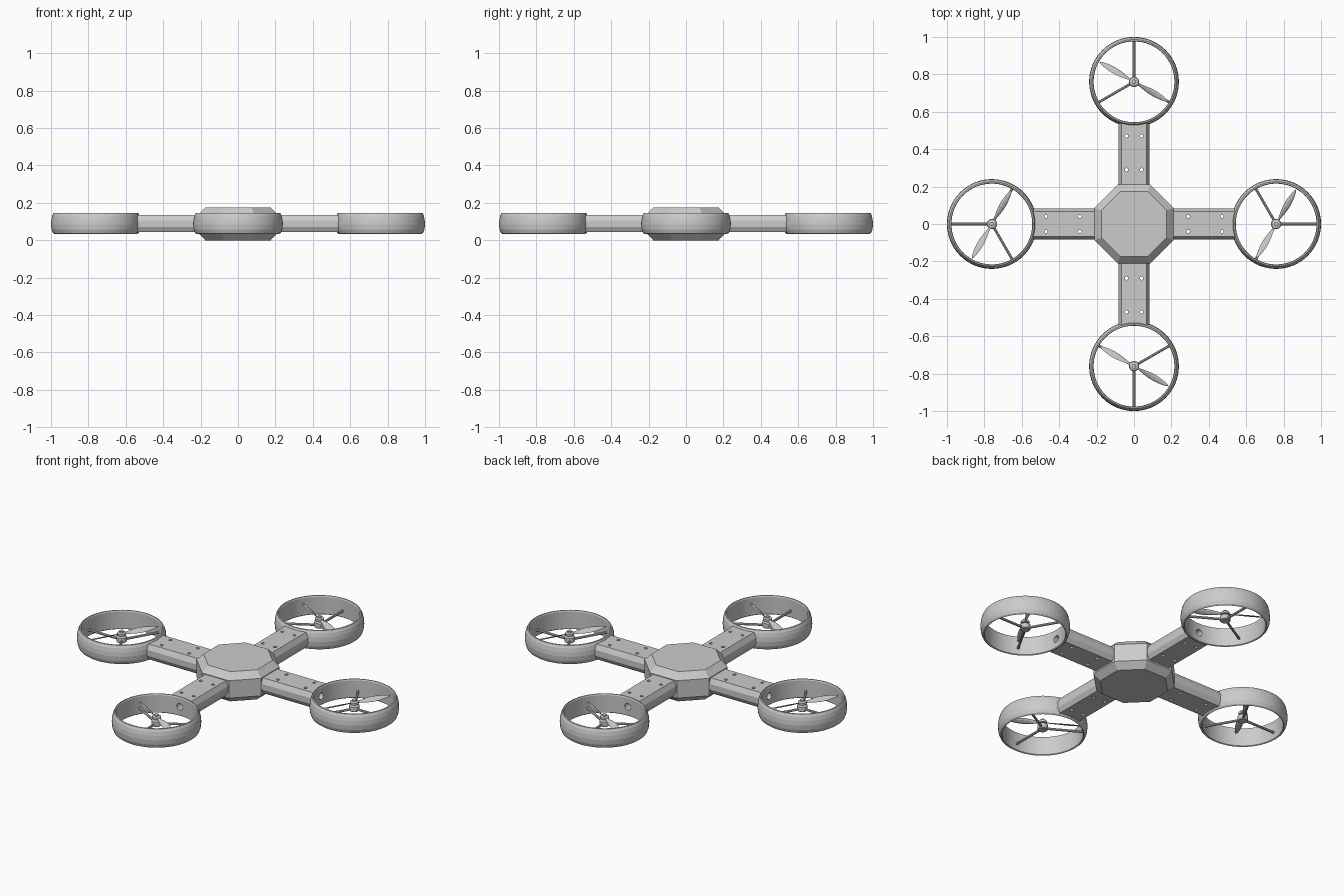
import bpy, bmesh, math
from mathutils import Matrix, Vector

if "Cube" in bpy.data.objects:
    bpy.data.objects.remove(bpy.data.objects["Cube"], do_unlink=True)

grey = bpy.data.materials.new("mid_grey")
grey.use_nodes = True
colour = (0.6, 0.6, 0.6, 1)
grey.diffuse_color = colour
grey.node_tree.nodes["Principled BSDF"].inputs["Base Color"].default_value = colour

ROTOR_X = 0.76
MID_Z = 0.09


def make(name, bm):
    bmesh.ops.recalc_face_normals(bm, faces=bm.faces)
    mesh = bpy.data.meshes.new(name)
    bm.to_mesh(mesh)
    bm.free()
    mesh.materials.append(grey)
    ob = bpy.data.objects.new(name, mesh)
    bpy.context.collection.objects.link(ob)
    return ob


def loft(bm, sections, closed=False):
    """Skin a list of equal-length point loops, capping the ends if open."""
    loops = [[bm.verts.new(p) for p in s] for s in sections]
    n = len(loops[0])
    pairs = list(zip(loops, loops[1:] + loops[:1] if closed else loops[1:]))
    for a, b in pairs:
        for i in range(n):
            j = (i + 1) % n
            bm.faces.new((a[i], a[j], b[j], b[i]))
    if not closed:
        bm.faces.new(loops[0])
        bm.faces.new(loops[-1])


def polygon(radius, z, sides, x=0.0, turn=0.0):
    return [(x + radius * math.cos(turn + math.tau * i / sides),
             radius * math.sin(turn + math.tau * i / sides), z) for i in range(sides)]


def cylinder(bm, start, end, radius, sides):
    a, b = Vector(start), Vector(end)
    turn = (b - a).to_track_quat('Z', 'Y').to_matrix().to_4x4()
    bmesh.ops.create_cone(bm, cap_ends=True, segments=sides, radius1=radius, radius2=radius,
                          depth=(b - a).length, matrix=Matrix.Translation((a + b) / 2) @ turn)


def cut(ob, cutter):
    mod = ob.modifiers.new("holes", 'BOOLEAN')
    mod.operation = 'DIFFERENCE'
    mod.solver = 'EXACT'
    mod.object = cutter
    bpy.context.view_layer.objects.active = ob
    bpy.ops.object.modifier_apply(modifier=mod.name)


# Central body: octagon with bevelled top and bottom
bm = bmesh.new()
k = 1 / math.cos(math.pi / 8)
loft(bm, [polygon(a * k, z, 8, turn=math.pi / 8)
          for a, z in ((0.175, 0), (0.21, 0.036), (0.21, 0.139), (0.175, 0.175))])
make("body", bm)

# Arm: chamfered beam
bm = bmesh.new()
half = [(0.068, 0.045), (0.083, 0.072), (0.083, 0.106), (0.068, 0.135)]
section = half + [(-y, z) for y, z in reversed(half)]
loft(bm, [[(x, y, z) for y, z in section] for x in (0.15, 0.541)])
arm = make("arm", bm)

# Guard ring: straight inner wall, bulged outer wall
bm = bmesh.new()
profile = [(0.217, 0.038), (0.222, 0.034), (0.230, 0.040), (0.237, 0.058), (0.240, 0.085),
           (0.238, 0.110), (0.233, 0.132), (0.226, 0.146), (0.219, 0.147), (0.216, 0.140)]
SEG = 64
loft(bm, [[(ROTOR_X + r * math.cos(t), r * math.sin(t), z) for r, z in profile]
          for t in (math.tau * i / SEG for i in range(SEG))], closed=True)
ring = make("guard_ring", bm)

# Screw holes through the arm and a cable hole through the ring wall
bm = bmesh.new()
for x in (0.29, 0.47):
    for y in (-0.04, 0.04):
        cylinder(bm, (x, y, 0), (x, y, 0.2), 0.009, 12)
screw_cutter = make("screw_hole_cutter", bm)
bm = bmesh.new()
cylinder(bm, (0.5, 0, MID_Z), (0.58, 0, MID_Z), 0.02, 16)
cable_cutter = make("cable_hole_cutter", bm)
cut(arm, screw_cutter)
cut(arm, cable_cutter)
cut(ring, cable_cutter)
for cutter in (screw_cutter, cable_cutter):
    bpy.data.objects.remove(cutter, do_unlink=True)

# Three struts holding the motor
bm = bmesh.new()
for i in range(3):
    t = math.tau * i / 3
    c, s = math.cos(t), math.sin(t)
    cylinder(bm, (ROTOR_X + 0.01 * c, 0.01 * s, 0.075),
             (ROTOR_X + 0.22 * c, 0.22 * s, 0.075), 0.007, 8)
struts = make("motor_struts", bm)

# Motor with a narrow shaft and a hub cap
bm = bmesh.new()
loft(bm, [polygon(r, z, 20, ROTOR_X) for r, z in
          ((0.024, 0.064), (0.028, 0.068), (0.028, 0.094), (0.022, 0.098), (0.012, 0.099),
           (0.012, 0.104), (0.024, 0.104), (0.024, 0.116), (0.012, 0.120), (0.012, 0.128))])
motor = make("motor", bm)

# Two-bladed twisted propeller: radius, half chord, pitch in degrees
bm = bmesh.new()
stations = [(0.010, 0.007, 40), (0.035, 0.008, 40), (0.070, 0.015, 34), (0.105, 0.019, 28),
            (0.140, 0.018, 23), (0.175, 0.013, 19), (0.200, 0.007, 16), (0.211, 0.002, 15)]
for turn in (60, 240):
    spin = Matrix.Translation((ROTOR_X, 0, 0.110)) @ Matrix.Rotation(math.radians(turn), 4, 'Z')
    sections = []
    for r, w, pitch in stations:
        twist = spin @ Matrix.Rotation(math.radians(pitch), 4, 'X')
        thick = 0.001 + w * 0.13
        sections.append([twist @ Vector((r, y * w, z * thick)) for y, z in
                         ((-1, 0), (-0.4, -1), (0.4, -1), (1, 0), (0.4, 1), (-0.4, 1))])
    loft(bm, sections)
propeller = make("propeller", bm)

# Repeat the arm assembly around the body
sides = ("left", "back", "right", "front")
for part in (arm, ring, struts, motor, propeller):
    base = part.name
    for i, side in enumerate(sides):
        ob = part if i == 0 else part.copy()
        if i:
            bpy.context.collection.objects.link(ob)
        ob.name = f"{side}_{base}"
        ob.rotation_euler.z = i * math.pi / 2
